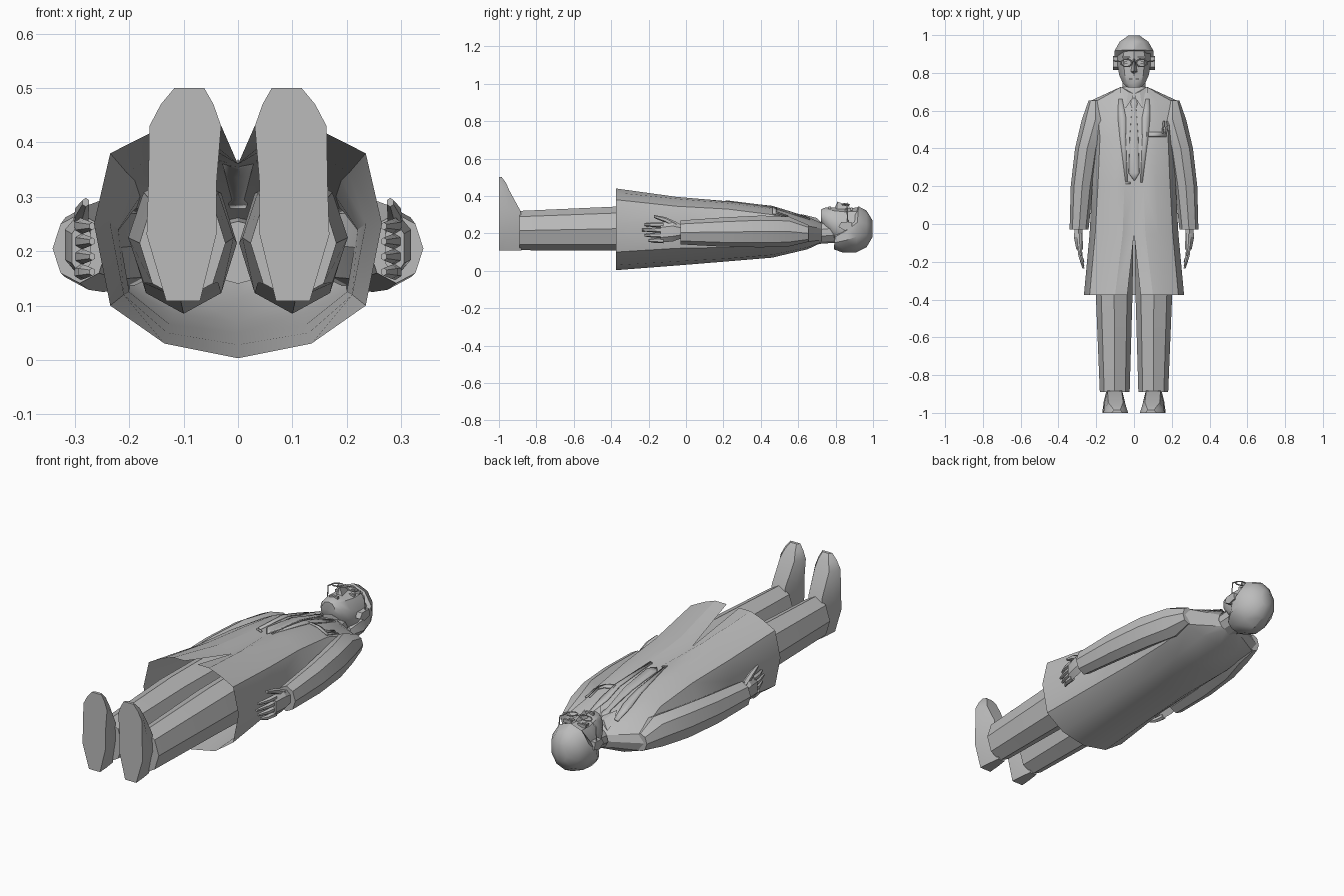
import bpy, bmesh, math
from mathutils import Vector
from mathutils.bvhtree import BVHTree

old = bpy.data.objects.get("Cube")
if old:
    bpy.data.objects.remove(old)

grey = bpy.data.materials.new("plain grey")
grey.use_nodes = True
COLOUR = (0.5, 0.5, 0.5, 1)
grey.diffuse_color = COLOUR
grey.node_tree.nodes["Principled BSDF"].inputs["Base Color"].default_value = COLOUR


def finish(name, bm, mirror=False, angle=28):
    bmesh.ops.recalc_face_normals(bm, faces=bm.faces[:])
    me = bpy.data.meshes.new(name)
    bm.to_mesh(me)
    bm.free()
    me.materials.append(grey)
    me.shade_smooth()
    me.set_sharp_from_angle(angle=math.radians(angle))
    ob = bpy.data.objects.new(name, me)
    bpy.context.collection.objects.link(ob)
    if mirror:
        m = ob.modifiers.new("Mirror", "MIRROR")
        m.use_mirror_merge = True
        m.merge_threshold = 0.0005
    return ob


def skin(bm, rings, closed=True, caps=True):
    """Bridge successive rings of points with quads."""
    rows = [[bm.verts.new(p) for p in r] for r in rings]
    n = len(rows[0])
    for a, b in zip(rows, rows[1:]):
        for i in range(n if closed else n - 1):
            j = (i + 1) % n
            bm.faces.new((a[i], a[j], b[j], b[i]))
    if caps and closed:
        bm.faces.new(rows[0])
        bm.faces.new(rows[-1])


def loft(name, rings, mirror=False, closed=True, caps=True, angle=28):
    bm = bmesh.new()
    skin(bm, rings, closed, caps)
    return finish(name, bm, mirror, angle)


def ring(y, cx, cz, rx, rz, n=8, tilt=0):
    """Polygon across the body with a vertex at the front."""
    out = []
    for i in range(n):
        a = 2 * math.pi * i / n
        dz = rz * math.cos(a)
        out.append((cx + rx * math.sin(a), y + tilt * dz, cz + dz))
    return out


# Long coat: half sections from back centre to front centre, open below the waist
coat_sections = {
    -0.375: [(0, 0.003), (.135, .03), (.235, .10), (.265, .25), (.235, .38), (.16, .418), (.1, .44), (.035, .44)],
    -0.05: [(0, .028), (.13, .05), (.21, .12), (.235, .25), (.205, .345), (.13, .385), (.06, .395), (0, .36)],
    0.22: [(0, .05), (.125, .065), (.2, .125), (.22, .24), (.19, .33), (.12, .362), (.05, .372), (0, .355)],
    0.46: [(0, .07), (.12, .085), (.2, .13), (.225, .21), (.18, .3), (.12, .33), (.05, .342), (0, .335)],
    0.65: [(0, .115), (.11, .125), (.2, .155), (.235, .2), (.2, .24), (.12, .268), (.05, .283), (0, .283)],
    0.725: [(0, .15), (.03, .153), (.055, .165), (.072, .195), (.065, .225), (.05, .245), (.03, .257), (0, .26)],
}
coat = loft("coat", [[(x, y, z) for x, z in s] for y, s in coat_sections.items()],
            mirror=True, closed=False)

# Sleeves
loft("sleeves", [ring(.655, .205, .2, .035, .045), ring(.55, .205, .21, .072, .08),
                 ring(.4, .248, .21, .064, .085), ring(.2, .275, .207, .06, .078),
                 ring(-.03, .291, .205, .05, .064)], mirror=True)

# Hands: palm, four fingers and thumb
bm = bmesh.new()
skin(bm, [ring(-.02, .293, .21, .024, .035, 6), ring(-.07, .295, .212, .027, .055, 6),
          ring(-.135, .288, .205, .02, .054, 6)])
for i in range(4):
    z = .162 + .028 * i
    tip = (-.2, -.222, -.235, -.222)[i]
    skin(bm, [ring(-.12, .289, z, .014, .015, 6), ring(-.17, .283, z, .013, .013, 6),
              ring(tip, .268, z, .006, .007, 6)])
skin(bm, [ring(-.05, .29, .24, .016, .02, 6), ring(-.11, .287, .272, .014, .015, 6),
          ring(-.17, .28, .29, .007, .008, 6)])
finish("hands", bm, True)

# Trousers with front crease
loft("trouser_legs", [ring(.05, .1, .215, .098, .13), ring(-.375, .105, .225, .097, .118),
                      ring(-.89, .102, .215, .079, .105)], mirror=True)

# Shoes: sections from heel to toe, narrower on the upper side
shoe = []
for z, x0, x1, top in [(.108, .07, .132, -.88), (.23, .04, .168, -.87), (.32, .04, .165, -.885),
                       (.43, .031, .163, -.945), (.47, .045, .142, -.962), (.5, .062, .117, -.985)]:
    inset = (x1 - x0) * .2
    mid = -1 + (top + 1) * .45
    shoe.append([(x0, -1, z), (x1, -1, z), (x1 - inset * .3, mid, z), (x1 - inset, top, z),
                 (x0 + inset, top, z), (x0 + inset * .3, mid, z)])
loft("shoes", shoe, mirror=True)


# Neck, face and hair
def span(y, rx, back, front, n=10, tilt=0):
    return ring(y, 0, (back + front) / 2, rx, (front - back) / 2, n, tilt)


loft("neck", [span(.66, .068, .14, .255), span(.8, .062, .15, .27)])
loft("face", [span(.722, .035, .262, .328), span(.745, .062, .215, .338), span(.79, .083, .16, .338),
              span(.85, .093, .125, .335), span(.93, .092, .12, .338)], angle=35)
loft("hair", [span(.795, .074, .115, .215, tilt=.1), span(.86, .111, .098, .285, tilt=.25),
              span(.915, .108, .097, .345, tilt=.05), span(.965, .08, .125, .322),
              span(.997, .032, .18, .27)], angle=35)
loft("ears", [[(x, y, z) for y, z in ((.815, .235), (.83, .26), (.885, .262), (.89, .225), (.85, .215))]
              for x in (.085, .112)], mirror=True)

# Nose: wedge from brow to tip
loft("nose", [[(-.008, .875, .325), (.008, .875, .325), (0, .875, .343)],
              [(-.02, .805, .325), (.02, .805, .325), (0, .81, .37)],
              [(-.012, .797, .325), (.012, .797, .325), (0, .797, .34)]])


# Brows, eyes and lips as shallow blocks
def block(name, x, y, z, sx, sy, sz, mirror=False):
    bm = bmesh.new()
    bmesh.ops.create_cube(bm, size=1)
    bmesh.ops.scale(bm, vec=(sx, sy, sz), verts=bm.verts)
    bmesh.ops.translate(bm, vec=(x, y, z), verts=bm.verts)
    return finish(name, bm, mirror)


block("brows", .04, .885, .329, .045, .01, .016, True)
block("eyes", .038, .855, .324, .028, .012, .012, True)
block("lips", 0, .768, .337, .045, .012, .012)


# Glasses
def wire(name, pts, cyclic=False, mirror=False):
    cu = bpy.data.curves.new(name, "CURVE")
    cu.dimensions = "3D"
    cu.bevel_depth = .0035
    cu.bevel_resolution = 0
    sp = cu.splines.new("POLY")
    sp.points.add(len(pts) - 1)
    for p, co in zip(sp.points, pts):
        p.co = (*co, 1)
    sp.use_cyclic_u = cyclic
    cu.materials.append(grey)
    ob = bpy.data.objects.new(name, cu)
    bpy.context.collection.objects.link(ob)
    if mirror:
        ob.modifiers.new("Mirror", "MIRROR")


wire("glasses_rims", [(.04 + .03 * math.cos(i * math.pi / 4 + .39), .853 + .021 * math.sin(i * math.pi / 4 + .39),
                       .354 - .004 * math.cos(i * math.pi / 4)) for i in range(8)], True, True)
wire("glasses_bridge", [(-.012, .858, .357), (0, .862, .362), (.012, .858, .357)])
wire("glasses_temples", [(.068, .86, .35), (.1, .862, .33), (.108, .865, .24)], mirror=True)

# Shirt collar wings
loft("collar", [[(.004, .672, .286), (.045, .612, .304), (.072, .69, .268)],
                [(.004, .69, .276), (.03, .7, .282), (.07, .728, .25)]], mirror=True)

# Thin cloth pieces laid on the coat front
bpy.context.view_layer.update()
tree = BVHTree.FromObject(coat, bpy.context.evaluated_depsgraph_get())


def strip(name, rows, mirror=False, lift=.003):
    pts = []
    for y, x0, x1 in rows:
        row = []
        for x in (x0, (x0 + x1) / 2, x1):
            hit = tree.ray_cast(Vector((x + .0001, y, 2)), Vector((0, 0, -1)))[0]
            row.append((x, y, (hit.z if hit else .3) + lift))
        pts.append(row)
    ob = loft(name, pts, mirror, closed=False)
    m = ob.modifiers.new("Solidify", "SOLIDIFY")
    m.thickness = .006
    m.offset = 0


strip("tie", [(.665, -.014, .014), (.635, -.018, .018), (.615, -.011, .011),
              (.46, -.022, .022), (.27, -.028, .028), (.23, 0.0, .004)])
strip("lapels", [(.66, .062, .082), (.56, .042, .085), (.46, .044, .075), (.22, .034, .045)], True)
strip("breast_pocket", [(.462, .065, .172), (.486, .065, .172)])
for k, x in enumerate((.148, .166)):
    strip("pen_%d" % (k + 1), [(.48, x, x + .008), (.545, x + .006, x + .014)], lift=.006)
strip("coat_button", [(.212, -.045, -.02), (.222, -.045, -.02)])
